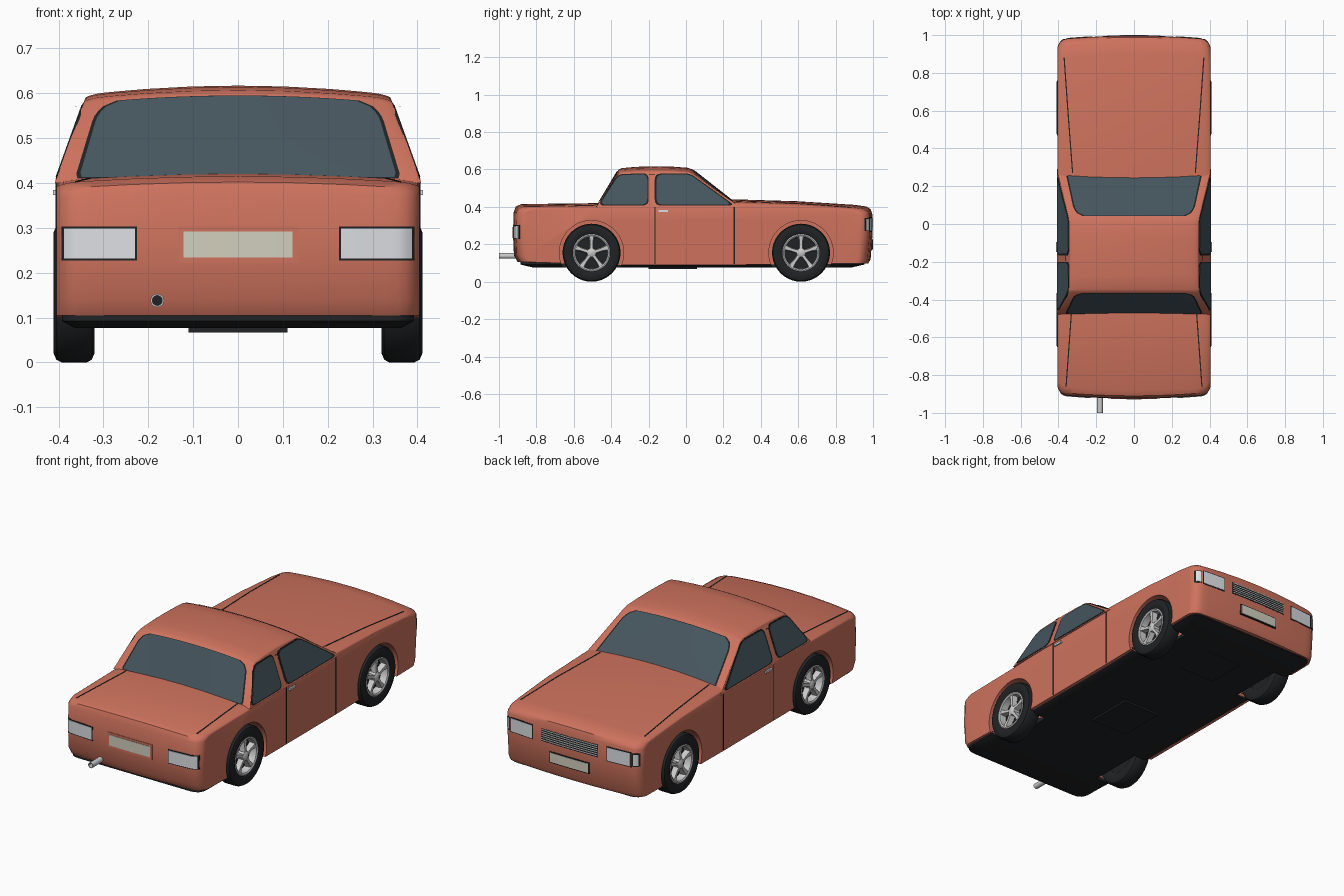
import bpy, bmesh, math
from mathutils import Vector

if "Cube" in bpy.data.objects:
    bpy.data.objects.remove(bpy.data.objects["Cube"])

def material(name, r, g, b):
    m = bpy.data.materials.new(name)
    m.diffuse_color = (r, g, b, 1)
    m.use_nodes = True
    m.node_tree.nodes["Principled BSDF"].inputs["Base Color"].default_value = m.diffuse_color
    return m

PAINT = material("paint", 0.62, 0.17, 0.11)
GLASS = material("glass", 0.06, 0.09, 0.11)
BLACK = material("black", 0.015, 0.016, 0.018)
SILVER = material("silver", 0.6, 0.6, 0.6)
PLATE = material("plate", 0.65, 0.63, 0.52)
LENS = material("lens", 0.72, 0.74, 0.77)

def finish(name, bm, mat, angle=35):
    bmesh.ops.recalc_face_normals(bm, faces=bm.faces[:])
    me = bpy.data.meshes.new(name)
    bm.to_mesh(me)
    bm.free()
    ob = bpy.data.objects.new(name, me)
    bpy.context.collection.objects.link(ob)
    me.materials.append(mat)
    smooth(ob, angle)
    return ob

def smooth(ob, angle=35):
    bpy.ops.object.select_all(action='DESELECT')
    ob.select_set(True)
    bpy.context.view_layer.objects.active = ob
    bpy.ops.object.shade_smooth_by_angle(angle=math.radians(angle))

def add_loft(bm, rings, caps=True, cyclic=False, wrap=True):
    vs = [[bm.verts.new(p) for p in r] for r in rings]
    n, m = len(vs), len(vs[0])
    for i in range(n if cyclic else n - 1):
        a, b = vs[i], vs[(i + 1) % n]
        for j in range(m if wrap else m - 1):
            k = (j + 1) % m
            bm.faces.new((a[j], a[k], b[k], b[j]))
    if caps and wrap and not cyclic:
        bm.faces.new(vs[0])
        bm.faces.new(vs[-1])

def loft(name, rings, mat, **kw):
    bm = bmesh.new()
    add_loft(bm, rings, **kw)
    return finish(name, bm, mat)

def box(name, lo, hi, mat):
    (a, b, c), (d, e, f) = lo, hi
    return loft(name, [[(x, b, c), (x, e, c), (x, e, f), (x, b, f)] for x in (a, d)], mat)

def rounded(pts, r):
    out = []
    for i, p in enumerate(pts):
        p, a, b = Vector(p), Vector(pts[i - 1]), Vector(pts[(i + 1) % len(pts)])
        a, b = p + (a - p).normalized() * r, p + (b - p).normalized() * r
        out += [a * (1 - t) ** 2 + p * 2 * t * (1 - t) + b * t * t for t in (0, .25, .5, .75, 1)]
    return out

def lerp(a, b, t):
    return a + (b - a) * t

# Lower body: side profile lofted across the width, ends bowed and top crowned
W = 0.405
TOP = [(-.88, .415), (-.48, .42), (.27, .44), (.6, .43), (.9, .411)]
SIDE = [(-.9, .105), (-.92, .14), (-.925, .25), (-.922, .37), (-.91, .402)] + TOP + [
    (.965, .402), (.988, .387), (.996, .36), (.997, .25), (.987, .12), (.975, .098), (.27, .09), (-.4, .09)]

def corner(t):
    q = min(1, max(0, (abs(t) - .88) / .12))
    return 1 - math.sqrt(1 - q * q)

def bow(x):
    t = x / W
    return .02 * t * t + .05 * corner(t)

def body_point(x, y, z):
    t = x / W
    if abs(y) > .8:
        y -= math.copysign(bow(x), y)
    if z > .38:
        z -= .016 * t * t + .01 * corner(t)
    return (x, y, z)

half = [.3, .6, .8, .88, .928, .964, .988, .997, 1]
STEPS = [-t for t in reversed(half)] + [0] + half
body = loft("body", [[body_point(t * W, *p) for p in SIDE] for t in STEPS], PAINT)

# Dark underbody with shallow plates
outline = rounded([(-.392, -.885), (.392, -.885), (.392, .955), (-.392, .955)], .06)
under = loft("underbody", [[(p.x * s, p.y * s, z) for p in outline]
                           for s, z in ((1, .115), (1, .092), (.93, .077))], BLACK)
box("underbody_tray", (-.11, -.2, .067), (.11, .06, .08), BLACK)
box("engine_tray", (-.11, .5, .071), (.11, .72, .08), BLACK)

# Wheel wells
WHEELS = [(-.505, .155), (.615, .155)]
bm = bmesh.new()
for cy, cz in WHEELS:
    for s in (-1, 1):
        add_loft(bm, [[(s * x, cy + .172 * math.cos(a * math.pi / 24), cz + .172 * math.sin(a * math.pi / 24))
                       for a in range(48)] for x in (.3, .45)])
cutter = finish("wheel_well_cutter", bm, PAINT)
cutter.hide_render = True
for ob in (body, under):
    mod = ob.modifiers.new("wells", 'BOOLEAN')
    mod.object = cutter
    mod.operation = 'DIFFERENCE'
    mod.solver = 'EXACT'
    bpy.context.view_layer.objects.active = ob
    bpy.ops.object.modifier_apply(modifier=mod.name)
    smooth(ob)
bpy.data.objects.remove(cutter)

# Cabin: sloped ends and crowned roof
BASE = .40

def width(z):
    return .405 - (z - .41) * .36

def cabin_point(u, y, z):
    s = (z - BASE) / .21
    drop = (.02 * u * u + .008 * corner(u)) * s
    return Vector((u * width(z - .028 * s), y, z - drop))

ROOF = [(-.48, BASE), (-.362, .598), (-.345, .607), (-.27, .614), (-.17, .617), (-.07, .615),
        (.01, .609), (.035, .6), (.29, BASE)]
loft("cabin", [[cabin_point(t, *p) for p in ROOF] for t in STEPS], PAINT)

# Front and rear screens with seals
def screen(name, base, top, zt, grow, off, mat):
    normal = Vector((0, math.copysign(1, base), .7)).normalized()
    rows = []
    for i in range(17):
        f = i / 16
        s = lerp(.06 - grow * .5, .97 + grow * .5, f)
        q, b = max(0, (f - .75) / .25), max(0, 1 - f / .06)
        h = .875 + grow - .12 * (1 - math.sqrt(1 - q * q)) - .015 * b
        rows.append([cabin_point(h * k / 8, lerp(base, top, s), lerp(BASE, zt, s)) + normal * off
                     for k in range(-8, 9)])
    loft(name, rows, mat, wrap=False)

for label, base, top, zt in (("rear", -.48, -.362, .598), ("front", .29, .035, .6)):
    screen(label + "_screen_seal", base, top, zt, .022, .0015, BLACK)
    screen(label + "_screen", base, top, zt, 0, .003, GLASS)

# Side windows with seals
FRONT_WIN = [(-.157, .413), (-.157, .572), (.02, .574), (.243, .413)]
REAR_WIN = [(-.46, .413), (-.36, .57), (-.207, .574), (-.207, .413)]
for s, side in ((-1, "left"), (1, "right")):
    for label, pts in (("front", FRONT_WIN), ("rear", REAR_WIN)):
        poly = rounded(pts, .03)
        mid = sum(poly, Vector((0, 0))) / len(poly)
        for part, k, off, mat in (("seal", 1.07, .0015, BLACK), ("window", 1, .003, GLASS)):
            pp = [mid + (p - mid) * k for p in poly]
            loft(f"{side}_{label}_{part}", [[(s * (width(p.y) + o), p.x, p.y) for p in pp]
                                            for o in (-.004, off)], mat)
    box(f"{side}_door_pillar", (s * .36, -.197, .57), (s * .362, -.167, .572), BLACK)

# Panel seams
def seam(name, pts, r=.003):
    rings = [[Vector(p) + d for d in (Vector((r, r, 0)), Vector((-r, r, 0)), Vector((-r, -r, 0)), Vector((r, -r, 0)))]
             if abs(pts[0][2] - pts[-1][2]) > .1 else
             [Vector(p) + d for d in (Vector((r, 0, r * .5)), Vector((-r, 0, r * .5)), Vector((-r, 0, -r)), Vector((r, 0, -r)))]
             for p in pts]
    loft(name, rings, BLACK)

for s, side in ((-1, "left"), (1, "right")):
    for label, y in (("rear", -.165), ("front", .258)):
        seam(f"{side}_{label}_door_seam", [(s * .4035, y, .095), (s * .4035, y, .405)])
    seam(f"{side}_hood_seam", [body_point(s * x, *p) for x, p in
                               zip((.325, .35, .37), TOP[2:])])
    seam(f"{side}_trunk_seam", [body_point(s * x, *p) for x, p in zip((.36, .332), TOP[:2])])
    # Door handle
    box(f"{side}_door_handle", (s * .4, -.147, .373), (s * .413, -.095, .384), LENS)

# Parts that follow the curved nose and tail
def patch(name, x0, x1, z0, z1, end, off, mat):
    rings = []
    for i in range(13):
        x = lerp(x0, x1, i / 12)
        y0 = math.copysign(abs(end) - bow(x) - .015, end)
        y1 = math.copysign(abs(end) - bow(x) + off, end)
        rings.append([(x, y0, z0), (x, y1, z0), (x, y1, z1), (x, y0, z1)])
    loft(name, rings, mat)

def framed(name, x0, x1, z0, z1, end, mat, off=.004, rim=.005, frame=BLACK):
    patch(name + "_frame", x0 - rim, x1 + rim, z0 - rim, z1 + rim, end, off - .002, frame)
    patch(name, x0, x1, z0, z1, end, off, mat)

TAIL, NOSE = -.924, .996
for s, side in ((-1, "left"), (1, "right")):
    a, b = sorted((s * .23, s * .388))
    framed(f"{side}_tail_light", a, b, .232, .298, TAIL, LENS)
    a, b = sorted((s * .225, s * .355))
    framed(f"{side}_headlight", a, b, .27, .34, NOSE, LENS)
    a, b = sorted((s * .37, s * .392))
    framed(f"{side}_indicator", a, b, .275, .335, NOSE, LENS)
framed("rear_plate", -.122, .122, .234, .292, TAIL, PLATE, rim=.012, frame=PAINT)
framed("front_plate", -.113, .113, .175, .225, NOSE, PLATE)
framed("grille", -.17, .17, .272, .34, NOSE, BLACK, off=.001, frame=SILVER)
for i in range(6):
    z = .278 + i * .011
    patch("grille_bar", -.168, .168, z, z + .005, NOSE, .003, SILVER)

# Lathe for wheels and exhaust
def lathe(name, profile, centre, axis, mat, n=40):
    rings = []
    for i in range(n):
        c, q = math.cos(2 * math.pi * i / n), math.sin(2 * math.pi * i / n)
        rings.append([Vector(centre) + (Vector((a, r * c, r * q)) if axis == 'X' else Vector((r * c, a, r * q)))
                      for a, r in profile])
    return loft(name, rings, mat, cyclic=True)

TYRE = [(.33, .09), (.321, .11), (.32, .135), (.326, .149), (.337, .155), (.393, .155),
        (.405, .149), (.411, .135), (.41, .112), (.403, .098), (.36, .095)]
RIM = [(.36, .1), (.405, .1), (.407, .094), (.403, .087), (.36, .085)]
HUB = [(.355, .001), (.355, .026), (.4, .024), (.406, .014), (.407, .001)]
DISC = [(.335, .001), (.335, .097), (.365, .097), (.365, .001)]
for cy, cz in WHEELS:
    for s in (-1, 1):
        tag = ("front" if cy > 0 else "rear") + ("_right" if s > 0 else "_left")
        for part, prof, mat in (("tyre", TYRE, BLACK), ("rim", RIM, SILVER),
                                ("hub", HUB, SILVER), ("wheel_back", DISC, BLACK)):
            lathe(f"{tag}_{part}", [(s * a, r) for a, r in prof], (0, cy, cz), 'X', mat)
        bm = bmesh.new()
        for i in range(5):
            a = math.pi / 2 + i * math.tau / 5
            c, q = math.cos(a), math.sin(a)
            add_loft(bm, [[(s * x, cy + r * c - w * q, cz + r * q + w * c)
                           for x, w in ((.37, -h), (.37, h), (f, h * .7), (f, -h * .7))]
                          for r, h, f in ((.012, .011, .402), (.055, .010, .398), (.092, .017, .402))])
        finish(f"{tag}_spokes", bm, SILVER)

# Exhaust
lathe("exhaust_pipe", [(-1, .015), (-.85, .015), (-.85, .011), (-1, .011)], (-.18, 0, .138), 'Y', SILVER, 20)
lathe("exhaust_bore", [(-.96, .012), (-.9, .012), (-.9, .001), (-.96, .001)], (-.18, 0, .138), 'Y', BLACK, 20)
